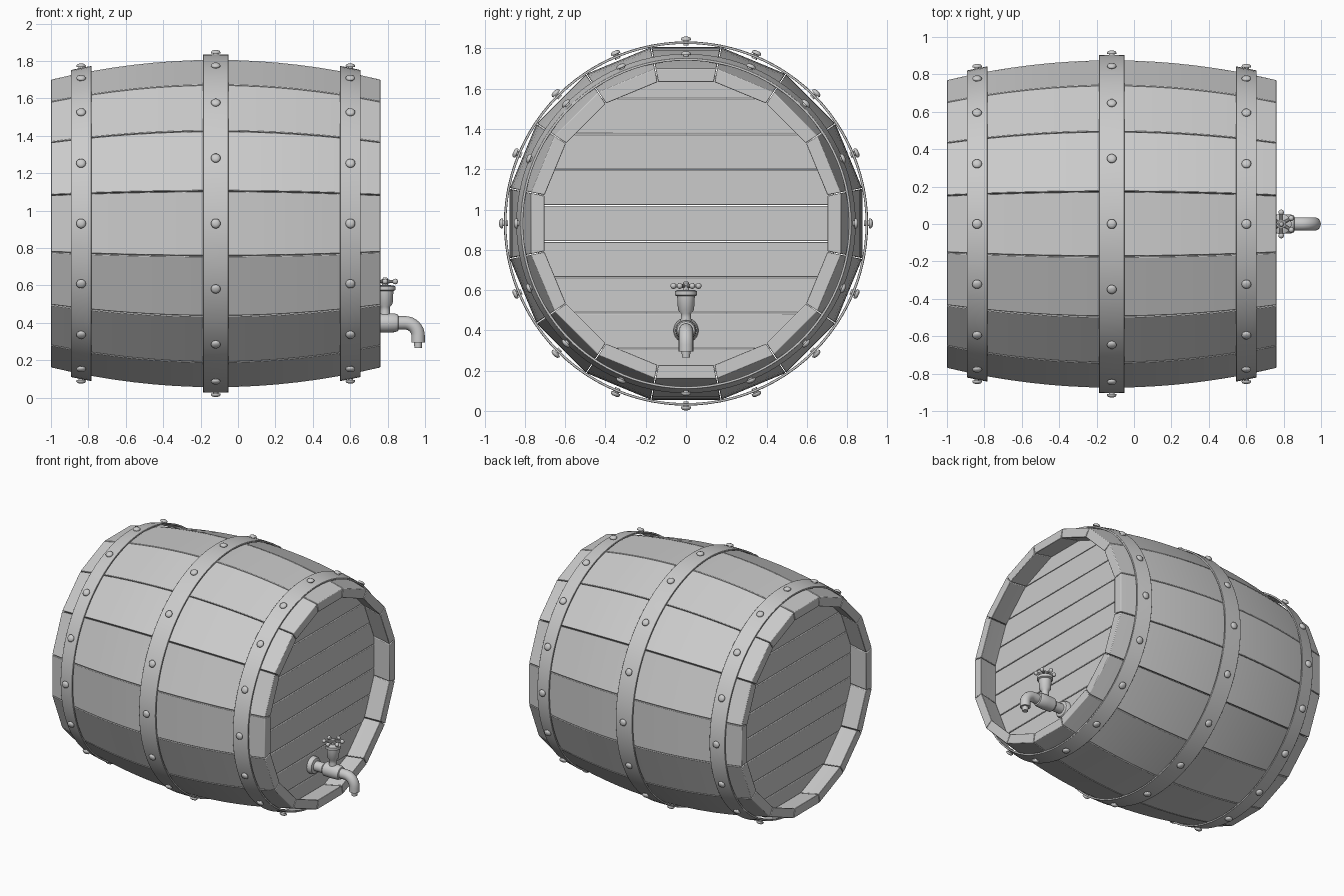
import bpy, bmesh, math
from mathutils import Matrix, Vector

cube = bpy.data.objects.get("Cube")
if cube:
    bpy.data.objects.remove(cube)

N = 16                      # staves, and rivets per hoop
CX, CZ, HALF = -0.119, 0.931, 0.881
STEP = 2 * math.pi / N

grey = bpy.data.materials.new("plain_grey")
grey.use_nodes = True
GREY = (0.6, 0.6, 0.6, 1)
grey.diffuse_color = GREY
grey.node_tree.nodes["Principled BSDF"].inputs["Base Color"].default_value = GREY


def finish(name, bm, bevel=0, angle=35):
    bmesh.ops.recalc_face_normals(bm, faces=bm.faces)
    mesh = bpy.data.meshes.new(name)
    bm.to_mesh(mesh)
    bm.free()
    mesh.materials.append(grey)
    ob = bpy.data.objects.new(name, mesh)
    bpy.context.collection.objects.link(ob)
    if bevel:
        mod = ob.modifiers.new("bevel", 'BEVEL')
        mod.width, mod.segments = bevel, 2
        mod.limit_method, mod.angle_limit = 'ANGLE', math.radians(40)
    bpy.ops.object.select_all(action='DESELECT')
    ob.select_set(True)
    bpy.context.view_layer.objects.active = ob
    bpy.ops.object.shade_smooth_by_angle(angle=math.radians(angle))


def bridge(bm, a, b):
    for i in range(len(a)):
        j = (i + 1) % len(a)
        bm.faces.new((a[i], a[j], b[j], b[i]))


def lathe(bm, profile, matrix, sides, closed=False):
    """Revolve (radius, height) points about local z; cap the ends, or close the loop."""
    rings = []
    for r, h in profile:
        rings.append([bm.verts.new(matrix @ Vector((r * math.cos(a), r * math.sin(a), h)))
                      for a in (2 * math.pi * i / sides for i in range(sides))])
    for a, b in zip(rings, rings[1:]):
        bridge(bm, a, b)
    if closed:
        bridge(bm, rings[-1], rings[0])
    else:
        bm.faces.new(rings[0])
        bm.faces.new(rings[-1])


def bulge(t):
    """Distance from the axis to the flat outside of a stave."""
    return 0.875 - 0.106 * (t / HALF) ** 2


def along_x(x, z):
    return Matrix.Translation((x, 0, z)) @ Matrix.Rotation(math.pi / 2, 4, 'Y')


# Staves: curved planks with a flat cross-section
bm = bmesh.new()
SEG = 16
for k in range(N):
    turn = Matrix.Translation((CX, 0, CZ)) @ Matrix.Rotation(k * STEP, 4, 'X')
    rings = []
    for s in range(SEG + 1):
        t = -HALF + 2 * HALF * s / SEG
        ring = []
        for r, side in ((bulge(t), -1), (bulge(t), 1), (bulge(t) - 0.067, 1), (bulge(t) - 0.067, -1)):
            w = r * math.tan(STEP / 2) - 0.002
            ring.append(bm.verts.new(turn @ Vector((t, side * w, r))))
        rings.append(ring)
    for a, b in zip(rings, rings[1:]):
        bridge(bm, a, b)
    bm.faces.new(rings[0])
    bm.faces.new(rings[-1])
finish("staves", bm, 0.004)

# Barrel heads: planks clipped to the inside of the staves
RECESS, PLANK = 0.15, 0.178
for name, end in (("tap_head", 1), ("rear_head", -1)):
    bm = bmesh.new()
    for k in range(-4, 5):
        z0 = CZ + (k - 0.5) * PLANK + 0.002
        z1 = z0 + PLANK - 0.004
        part = bmesh.new()
        lathe(part, ((0.75, -0.02), (0.75, 0.02)),
              along_x(CX + end * (HALF - RECESS - 0.02), CZ) @ Matrix.Rotation(STEP / 2, 4, 'Z'), N)
        for z, up in ((z0, -1), (z1, 1)):
            cut = bmesh.ops.bisect_plane(part, geom=part.verts[:] + part.edges[:] + part.faces[:],
                                         plane_co=(0, 0, z), plane_no=(0, 0, up), clear_outer=True)
            rim = [e for e in cut["geom_cut"] if isinstance(e, bmesh.types.BMEdge)]
            if rim:
                bmesh.ops.edgeloop_fill(part, edges=rim)
        temp = bpy.data.meshes.new("plank")
        part.to_mesh(temp)
        part.free()
        bm.from_mesh(temp)
        bpy.data.meshes.remove(temp)
    finish(name, bm, 0.004)

# Hoops and their rivets
RIVET = ((0.014, -0.02), (0.014, 0.004), (0.024, 0.005), (0.026, 0.011), (0.021, 0.019), (0.010, 0.023))
for name, t, width in (("rear_hoop", -0.72, 0.11), ("middle_hoop", 0, 0.135), ("tap_hoop", 0.72, 0.11)):
    def outer(u):
        return bulge(u) / math.cos(STEP / 2) + 0.012
    a, b = t - width / 2, t + width / 2
    rim = [(outer(u), u) for u in (a, t, b)]
    bm = bmesh.new()
    lathe(bm, rim + [(r - 0.012, u) for r, u in reversed(rim)], along_x(CX, CZ), 96, closed=True)
    finish(name, bm, 0.002)
    bm = bmesh.new()
    for k in range(N):
        lathe(bm, RIVET, Matrix.Translation((CX + t, 0, CZ)) @ Matrix.Rotation(k * STEP, 4, 'X')
              @ Matrix.Translation((0, 0, outer(t))), 14)
    finish(name + "_rivets", bm, angle=50)

# Tap body with wall flange
TZ, VX = 0.40, 0.787
bm = bmesh.new()
lathe(bm, ((0.062, 0.6), (0.062, 0.635), (0.055, 0.645), (0.036, 0.65), (0.036, 0.715), (0.05, 0.73),
           (0.052, 0.79), (0.05, 0.84), (0.044, 0.855), (0.034, 0.86)), along_x(0, TZ), 24)
finish("tap_body", bm)

# Spout: swept bend, then a narrow nozzle
path = [(0.84, TZ)]
for i in range(9):
    a = math.pi / 2 * i / 8
    path.append((0.893 + 0.07 * math.sin(a), TZ - 0.07 + 0.07 * math.cos(a)))
path.append((0.963, 0.295))
bm = bmesh.new()
rings = []
for i, (x, z) in enumerate(path):
    a = math.pi / 2 * min(max(i - 1, 0), 8) / 8
    m = Matrix.Translation((x, 0, z)) @ Matrix.Rotation(math.pi / 2 + a, 4, 'Y')
    rings.append(bmesh.ops.create_circle(bm, segments=20, radius=0.036, matrix=m)["verts"])
for a, b in zip(rings, rings[1:]):
    bridge(bm, a, b)
bm.faces.new(rings[0])
bm.faces.new(rings[-1])
lathe(bm, ((0.020, 0.265), (0.022, 0.298)), Matrix.Translation((0.963, 0, 0)), 20)
finish("tap_spout", bm)

# Valve bonnet and stem
bm = bmesh.new()
lathe(bm, ((0.03, 0.43), (0.025, 0.465), (0.026, 0.485), (0.040, 0.503), (0.044, 0.57), (0.055, 0.575),
           (0.055, 0.595), (0.045, 0.60), (0.016, 0.602), (0.016, 0.635), (0.010, 0.642)),
      Matrix.Translation((VX, 0, 0)), 24)
finish("tap_valve", bm)

# Handle: hub with knobbed spokes
bm = bmesh.new()
lathe(bm, ((0.022, 0.611), (0.022, 0.631)), Matrix.Translation((VX, 0, 0)), 16)
for k in range(6):
    m = (Matrix.Translation((VX, 0, 0.621)) @ Matrix.Rotation(k * math.pi / 3 + math.pi / 2, 4, 'Z')
         @ Matrix.Rotation(math.pi / 2, 4, 'Y'))
    lathe(bm, ((0.009, 0.01), (0.008, 0.055)), m, 10)
    bmesh.ops.create_uvsphere(bm, u_segments=12, v_segments=8, radius=0.015,
                              matrix=m @ Matrix.Translation((0, 0, 0.062)))
finish("tap_handle", bm)
